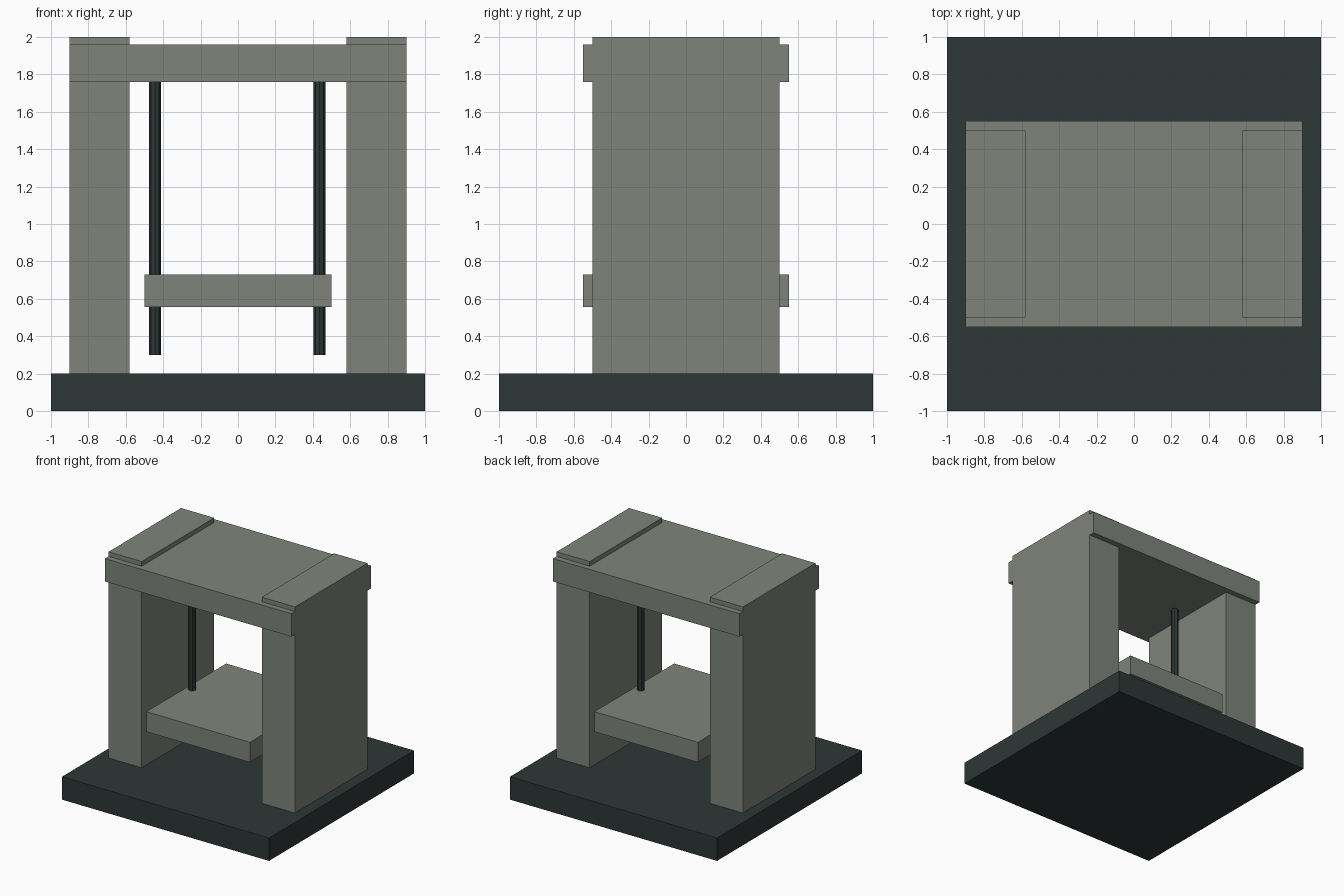
import bpy

if "Cube" in bpy.data.objects:
    bpy.data.objects.remove(bpy.data.objects["Cube"])


def material(name, rgb):
    m = bpy.data.materials.new(name)
    m.diffuse_color = (*rgb, 1.0)
    m.use_nodes = True
    m.node_tree.nodes["Principled BSDF"].inputs["Base Color"].default_value = m.diffuse_color
    return m


stone = material("grey_stone", (0.209, 0.231, 0.198))
dark = material("dark_slate", (0.027, 0.038, 0.038))


def box(name, lo, hi, mat):
    centre = [(a + b) / 2 for a, b in zip(lo, hi)]
    bpy.ops.mesh.primitive_cube_add(size=1, location=centre)
    o = bpy.context.object
    o.name = name
    o.scale = [b - a for a, b in zip(lo, hi)]
    bpy.ops.object.transform_apply(location=False, rotation=False, scale=True)
    o.data.materials.append(mat)


def rod(name, x, z0, z1):
    bpy.ops.mesh.primitive_cylinder_add(vertices=8, radius=0.031, depth=z1 - z0,
                                        location=(x, 0, (z0 + z1) / 2))
    o = bpy.context.object
    o.name = name
    o.data.materials.append(dark)


# Ground slab
box("base", (-1, -1, 0), (1, 1, 0.2), dark)

# Two upright slabs
box("left_pillar", (-0.9, -0.5, 0.2), (-0.58, 0.5, 2), stone)
box("right_pillar", (0.58, -0.5, 0.2), (0.9, 0.5, 2), stone)

# Slab across the top and the hanging slab below it
box("top_beam", (-0.9, -0.55, 1.76), (0.9, 0.55, 1.96), stone)
box("hanging_seat", (-0.5, -0.55, 0.555), (0.5, 0.55, 0.73), stone)

# Rods that carry the hanging slab
rod("left_rod", -0.444, 0.3, 1.8)
rod("right_rod", 0.436, 0.3, 1.8)
